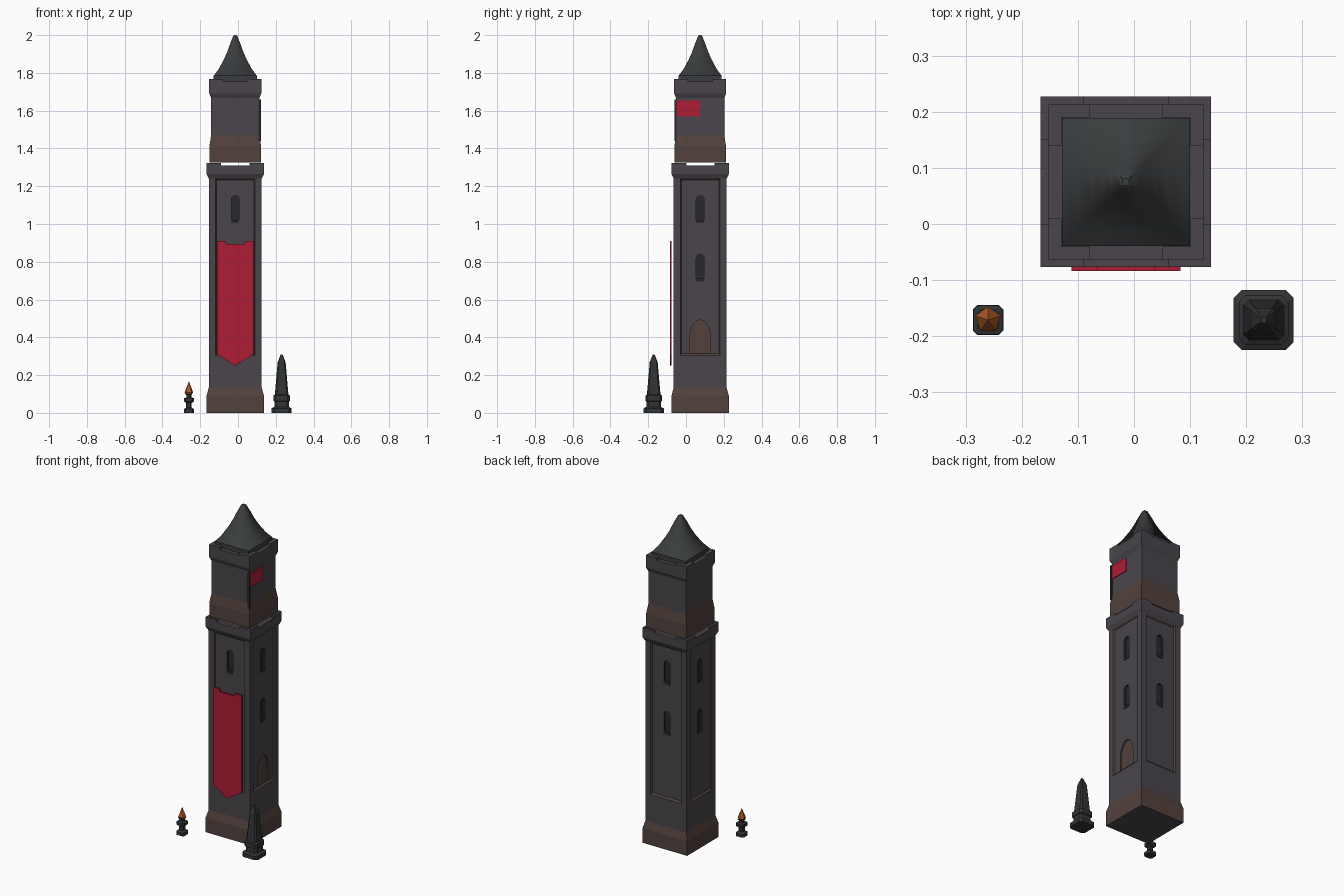
import bpy, bmesh, math

if "Cube" in bpy.data.objects:
    bpy.data.objects.remove(bpy.data.objects["Cube"])

CX, CY = -0.0145, 0.075          # tower axis


def mat(name, r, g, b):
    m = bpy.data.materials.new(name)
    m.diffuse_color = (r, g, b, 1)
    m.use_nodes = True
    m.node_tree.nodes["Principled BSDF"].inputs["Base Color"].default_value = m.diffuse_color
    return m


STONE = mat("stone", 0.068, 0.06, 0.072)
BROWN = mat("brown_stone", 0.085, 0.054, 0.046)
DARK = mat("dark_opening", 0.022, 0.022, 0.024)
SLATE = mat("slate", 0.042, 0.046, 0.048)
IRON = mat("dark_iron", 0.032, 0.034, 0.035)
RED = mat("red_cloth", 0.42, 0.012, 0.035)
FLAME = mat("flame", 0.42, 0.1, 0.025)


def finish(name, bm, mats):
    bmesh.ops.recalc_face_normals(bm, faces=bm.faces)
    me = bpy.data.meshes.new(name)
    bm.to_mesh(me)
    bm.free()
    for m in mats:
        me.materials.append(m)
    ob = bpy.data.objects.new(name, me)
    bpy.context.collection.objects.link(ob)
    return ob


def skin(bm, rings, indices=None):
    """Bridge point rings and cap both ends."""
    vs = [[bm.verts.new(p) for p in r] for r in rings]
    n = len(vs[0])
    for k in range(len(vs) - 1):
        for i in range(n):
            j = (i + 1) % n
            f = bm.faces.new((vs[k][i], vs[k][j], vs[k + 1][j], vs[k + 1][i]))
            f.material_index = indices[k] if indices else 0
    bm.faces.new(vs[0][::-1])
    bm.faces.new(vs[-1])


def square(h, c):
    """Square outline, chamfered when c > 0."""
    pts = []
    for a, b in ((1, 1), (-1, 1), (-1, -1), (1, -1)):
        if c:
            pair = [(a * h, b * (h - c)), (a * (h - c), b * h)]
            pts += pair if a * b > 0 else pair[::-1]
        else:
            pts.append((a * h, b * h))
    return pts


def loft(name, profile, mats, center=(CX, CY), chamfer=0, indices=None):
    bm = bmesh.new()
    skin(bm, [[(center[0] + x, center[1] + y, z) for x, y in square(h, h * chamfer)]
              for h, z in profile], indices)
    return finish(name, bm, mats)


def corners(name, outline, z0, z1, mats):
    """Prism from an outline, repeated at the four tower corners."""
    bm = bmesh.new()
    for q in range(4):
        c, s = round(math.cos(q * math.pi / 2)), round(math.sin(q * math.pi / 2))
        skin(bm, [[(CX + c * x - s * y, CY + s * x + c * y, z) for x, y in outline]
                  for z in (z0, z1)])
    return finish(name, bm, mats)


def merlons(name, h, i, n, z0, z1):
    corners(name, [(h, h), (n, h), (n, i), (i, i), (i, n), (h, n)], z0, z1, [STONE])


def arch(w, z0, spring, top, n=8):
    return [(-w, z0), (w, z0)] + [
        (w * math.cos(math.pi * k / n), spring + (top - spring) * math.sin(math.pi * k / n))
        for k in range(n + 1)]


def on_wall(bm, outline, q, d0, d1):
    """Extrude a (sideways, z) outline outward through wall q (0=front, 1=right...)."""
    a = q * math.pi / 2
    c, s = math.cos(a), math.sin(a)
    skin(bm, [[(CX + c * x + s * d, CY + s * x - c * d, z) for x, z in outline]
              for d in (d0, d1)])


def box(name, x0, x1, y0, y1, z0, z1, m):
    bm = bmesh.new()
    skin(bm, [[(x0, y0, z), (x1, y0, z), (x1, y1, z), (x0, y1, z)] for z in (z0, z1)])
    return finish(name, bm, [m])


# Lower tower: plinth, recessed shaft, flared crown
shaft = loft("lower_tower", [(.152, 0), (.152, .09), (.14, .135), (.14, .305), (.131, .315),
                             (.131, 1.233), (.14, 1.24), (.152, 1.265), (.152, 1.31),
                             (.125, 1.31), (.125, 1.302)],
             [STONE, BROWN], indices=[1, 1, 0, 1, 0, 1, 0, 0, 0, 0])


def cut(name, outlines, depth, m):
    bm = bmesh.new()
    for o, q in outlines:
        on_wall(bm, o, q, .131 - depth, .16)
    cutter = finish(name, bm, [m])
    mod = shaft.modifiers.new("cut", 'BOOLEAN')
    mod.operation, mod.solver, mod.object = 'DIFFERENCE', 'EXACT', cutter
    mod.material_mode = 'TRANSFER'
    bpy.context.view_layer.objects.active = shaft
    bpy.ops.object.modifier_apply(modifier=mod.name)
    bpy.data.objects.remove(cutter)


# Arched windows on every wall, arched door on the right wall
window_bases = (.70, 1.01)
cut("window_cutter", [(arch(.021, z, z + .118, z + .14), q)
                      for z in window_bases for q in range(4)], .012, DARK)
cut("door_cutter", [(arch(.054, .318, .40, .492, 10), 1)], .009, BROWN)

# Window sills
bm = bmesh.new()
for z in window_bases:
    for q in range(4):
        on_wall(bm, [(-.021, z - .004), (.021, z - .004), (.021, z + .012), (-.021, z + .012)],
                q, .115, .134)
finish("window_sills", bm, [DARK])

# Corner posts with bevelled inner edges
posts = corners("corner_posts", [(.14, .14), (.104, .14), (.099, .131), (.099, .12), (.12, .12),
                                 (.12, .099), (.131, .099), (.14, .104)],
                .305, 1.24, [STONE, BROWN])
for p in posts.data.polygons:
    n = sorted(abs(v) for v in p.normal)
    if n[1] > .2:
        p.material_index = 1

merlons("lower_merlons", .152, .138, .075, 1.31, 1.324)

# Upper tower
loft("upper_tower", [(.137, 1.325), (.137, 1.41), (.128, 1.47), (.128, 1.667), (.138, 1.692),
                     (.138, 1.755)], [STONE, BROWN], indices=[1, 1, 0, 0, 0])
merlons("upper_merlons", .138, .115, .065, 1.755, 1.768)

# Swept roof
roof = loft("roof", [(.114, 1.755), (.114, 1.785), (.088, 1.82), (.061, 1.87), (.043, 1.91),
                     (.027, 1.955), (.010, 1.997), (.006, 2.0)], [SLATE])
for p in roof.data.polygons:
    p.use_smooth = 1.79 < p.center.z < 1.998

# Hanging banner on the front
bm = bmesh.new()
on_wall(bm, [(0, .25), (.097, .31), (.097, .91), (.05, .91), (.05, .893), (-.05, .893),
             (-.05, .91), (-.097, .91), (-.097, .31)], 0, .151, .159)
finish("banner", bm, [RED])

# Flag and pole on the upper right wall
box("flag_pole", .108, .121, -.060, -.050, 1.44, 1.66, DARK)
box("flag", .1145, .1185, -.051, .073, 1.57, 1.655, RED)

# Obelisk
loft("obelisk", [(.0535, 0), (.0535, .024), (.046, .028), (.038, .032), (.038, .06), (.044, .064),
                 (.044, .092), (.036, .097), (.021, .268), (.005, .309)],
     [IRON], (.231, -.171), .27)

# Brazier with a five-sided flame
BX, BY = -.26, -.171
loft("brazier", [(.027, 0), (.027, .02), (.014, .028), (.014, .052), (.026, .06), (.026, .078),
                 (.013, .082), (.013, .094), (.019, .1)], [IRON], (BX, BY), .3)
bm = bmesh.new()
skin(bm, [[(BX + r * math.cos(math.radians(90 + 72 * k)),
            BY + r * math.sin(math.radians(90 + 72 * k)), z) for k in range(5)]
          for r, z in ((.012, .094), (.024, .108), (.0005, .166))])
finish("flame", bm, [FLAME])
